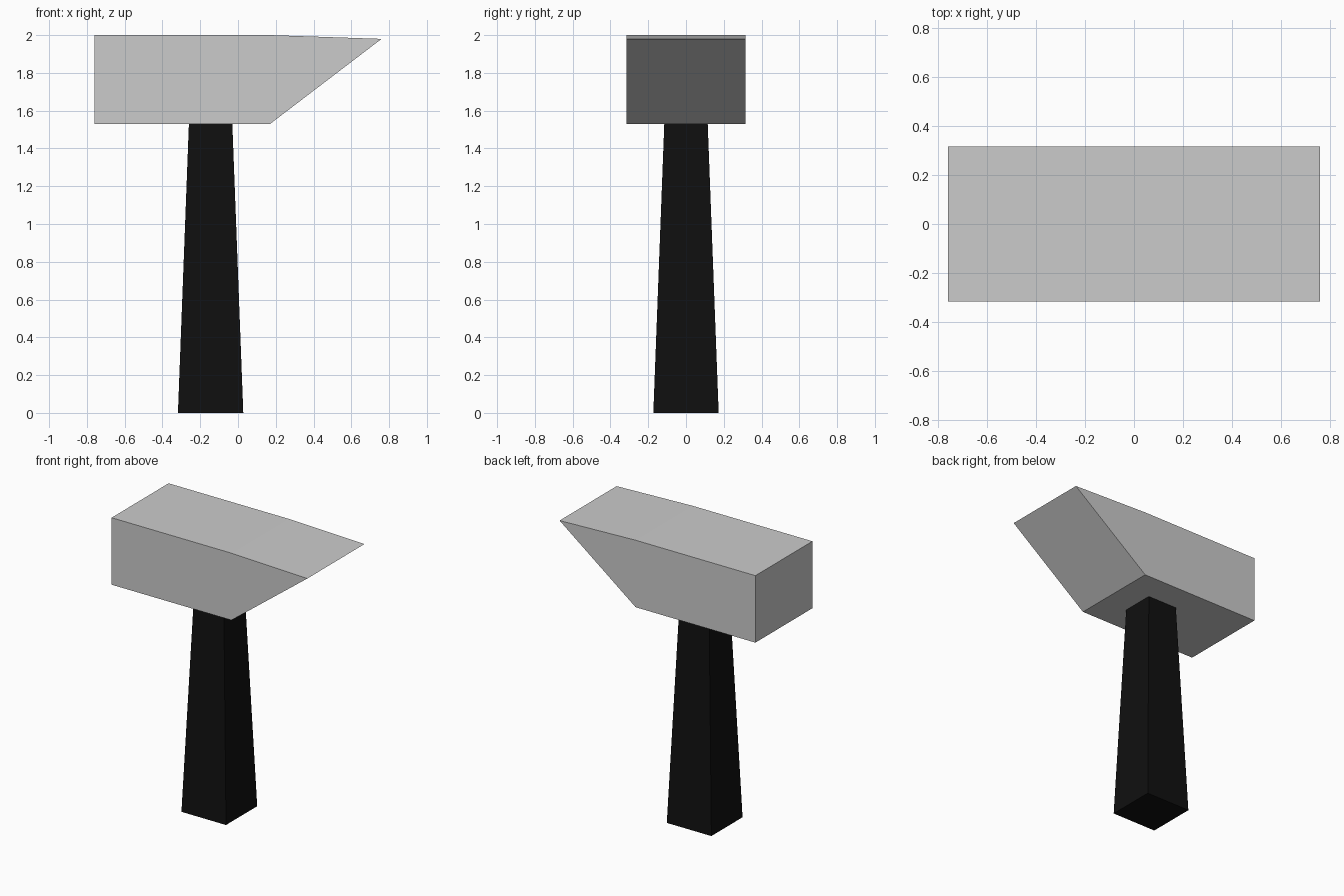
import bpy, bmesh

if "Cube" in bpy.data.objects:
    bpy.data.objects.remove(bpy.data.objects["Cube"])


def make_part(name, loop_a, loop_b):
    """Solid skinned between two matching closed loops."""
    bm = bmesh.new()
    a = [bm.verts.new(p) for p in loop_a]
    b = [bm.verts.new(p) for p in loop_b]
    n = len(a)
    bm.faces.new(a)
    bm.faces.new(b)
    for i in range(n):
        j = (i + 1) % n
        bm.faces.new((a[i], a[j], b[j], b[i]))
    bmesh.ops.recalc_face_normals(bm, faces=bm.faces)
    mesh = bpy.data.meshes.new(name)
    bm.to_mesh(mesh)
    bm.free()
    obj = bpy.data.objects.new(name, mesh)
    bpy.context.collection.objects.link(obj)
    return obj


def square(cx, half, z):
    return [(cx + sx * half, sy * half, z)
            for sx, sy in ((-1, -1), (1, -1), (1, 1), (-1, 1))]


# Hammer head: side profile with a wedge tip, extruded across y
profile = [(-0.76, 1.53), (0.17, 1.53), (0.76, 1.98), (0.17, 2.0), (-0.76, 2.0)]
half_width = 0.316
make_part("hammer_head",
          [(x, -half_width, z) for x, z in profile],
          [(x, half_width, z) for x, z in profile])

# Tapered square handle
handle = make_part("handle", square(-0.145, 0.173, 0), square(-0.145, 0.115, 1.53))
black = bpy.data.materials.new("handle_black")
black.diffuse_color = (0.005, 0.005, 0.005, 1)
black.use_nodes = True
black.node_tree.nodes["Principled BSDF"].inputs["Base Color"].default_value = black.diffuse_color
handle.data.materials.append(black)
